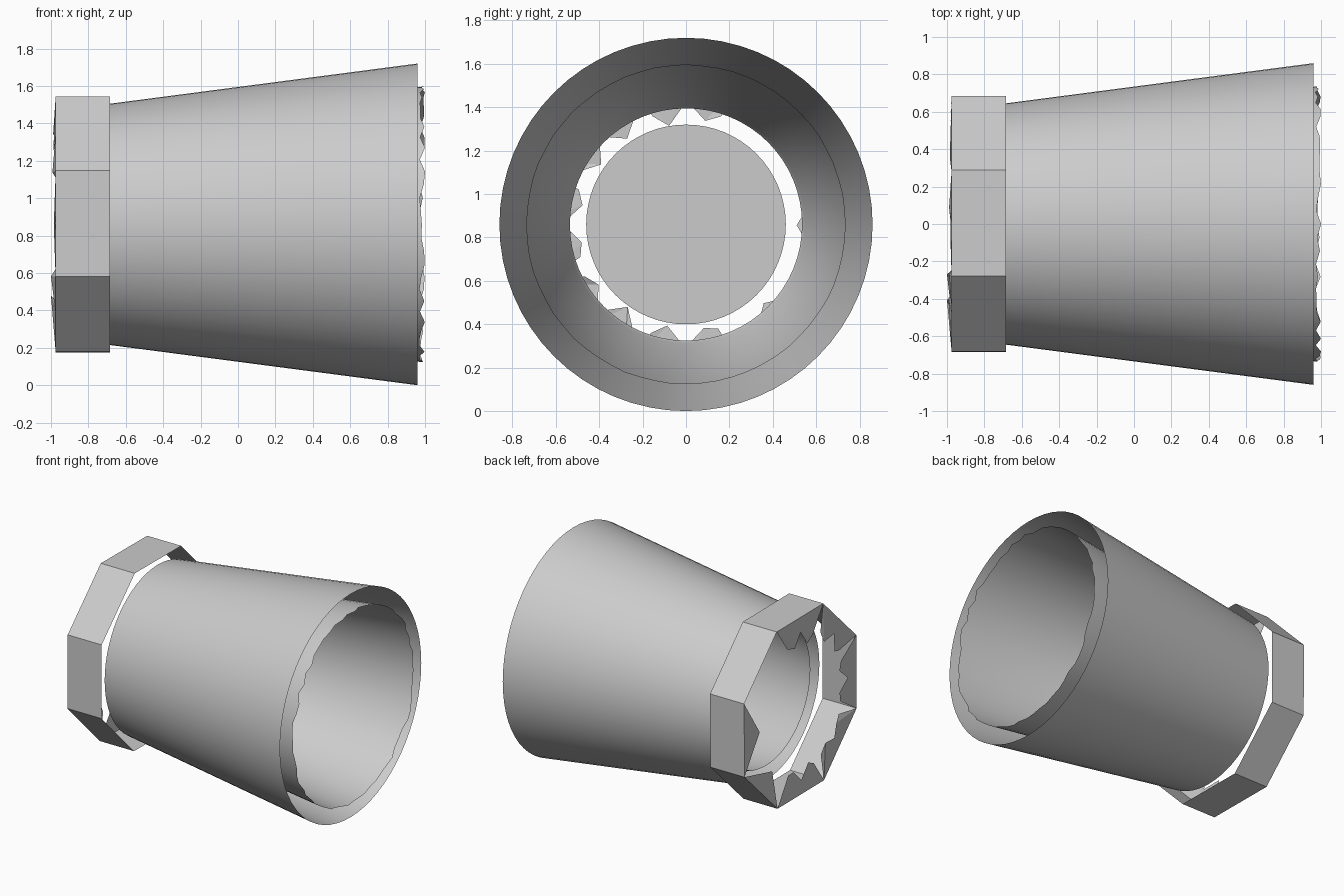
import bpy, bmesh, random
from math import sin, cos, pi, radians

random.seed(4)
AXIS_Z = 0.86
SEGMENTS = 64

if "Cube" in bpy.data.objects:
    bpy.data.objects.remove(bpy.data.objects["Cube"])

grey = bpy.data.materials.new("plain grey")
grey.use_nodes = True
grey.diffuse_color = (0.6, 0.6, 0.6, 1)
grey.node_tree.nodes["Principled BSDF"].inputs["Base Color"].default_value = grey.diffuse_color


def point(x, r, angle):
    """Position at radius r about the lengthwise axis."""
    return (x, r * sin(angle), AXIS_Z + r * cos(angle))


def ring(bm, x, r, count, turn=0.0, wobble=0.0):
    verts = []
    for i in range(count):
        push = random.uniform(0, wobble) if i else 0
        verts.append(bm.verts.new(point(x - push, r - push * 0.11, 2 * pi * i / count + turn)))
    return verts


def bridge(bm, a, b, smooth):
    n = len(a)
    for i in range(n):
        j = (i + 1) % n
        bm.faces.new((a[i], a[j], b[j], b[i])).smooth = smooth


def finish(bm, name, recalc=False):
    if recalc:
        bmesh.ops.recalc_face_normals(bm, faces=bm.faces)
    mesh = bpy.data.meshes.new(name)
    bm.to_mesh(mesh)
    bm.free()
    mesh.materials.append(grey)
    obj = bpy.data.objects.new(name, mesh)
    bpy.context.collection.objects.link(obj)
    return obj


# Outer tapered sleeve, a thin open wall
bm = bmesh.new()
bridge(bm, ring(bm, -0.685, 0.645, SEGMENTS), ring(bm, 0.96, 0.86, SEGMENTS), True)
finish(bm, "outer_sleeve", recalc=True)

# Inner tapered liner with an uneven wide rim and a small lip at the narrow end
bm = bmesh.new()
rim = ring(bm, 1.0, 0.738, SEGMENTS, wobble=0.03)
narrow = ring(bm, -0.66, 0.548, SEGMENTS)
lip = ring(bm, -0.685, 0.535, SEGMENTS)
bridge(bm, rim, narrow, True)
bridge(bm, narrow, lip, True)
finish(bm, "inner_liner", recalc=True)

# Disc floating inside the liner
bm = bmesh.new()
bm.faces.new(reversed(ring(bm, 0.08, 0.46, SEGMENTS)))
disc = finish(bm, "inner_disc")
if disc.data.polygons[0].normal.x < 0:
    disc.data.flip_normals()

# Thin eight-sided collar
CORNER = 0.683 / cos(pi / 8)
turn = pi / 8 + radians(0.4)
bm = bmesh.new()
near = ring(bm, -0.685, CORNER, 8, turn)
far = ring(bm, -0.975, CORNER, 8, turn)
bridge(bm, near, far, False)
finish(bm, "octagon_collar", recalc=True)

# Ragged remains of the collar's end face
bm = bmesh.new()


def shard(*corners):
    face = bm.faces.new([bm.verts.new(c) for c in corners])
    face.normal_update()
    if face.normal.x > 0:
        face.normal_flip()


for i in range(8):
    start = 2 * pi * i / 8 + turn
    mid, end = start + pi / 8, start + pi / 4
    a = point(-0.975, CORNER, start)
    m = point(-0.975, 0.683, mid)
    b = point(-0.975, CORNER, end)
    if i in (1, 2):
        # single pointed remnant on the sparse side
        shard(a, point(-0.985, 0.51, mid), b)
    elif i > 2:
        # pairs of broad remnants joined by a deep notch
        notch = point(-0.98, 0.57, mid)
        for p, angle in ((a, start), (b, end)):
            lean = (mid - angle) * 0.55
            tip_x = -1.0 if i == 4 else random.uniform(-0.995, -0.97)
            tip = point(tip_x, random.uniform(0.46, 0.49), angle + lean)
            shoulder = point(-0.975, random.uniform(0.49, 0.54), angle + lean * 0.4)
            shard(p, m, tip)
            shard(p, tip, shoulder)
            shard(m, notch, tip)
finish(bm, "ragged_end_face")
